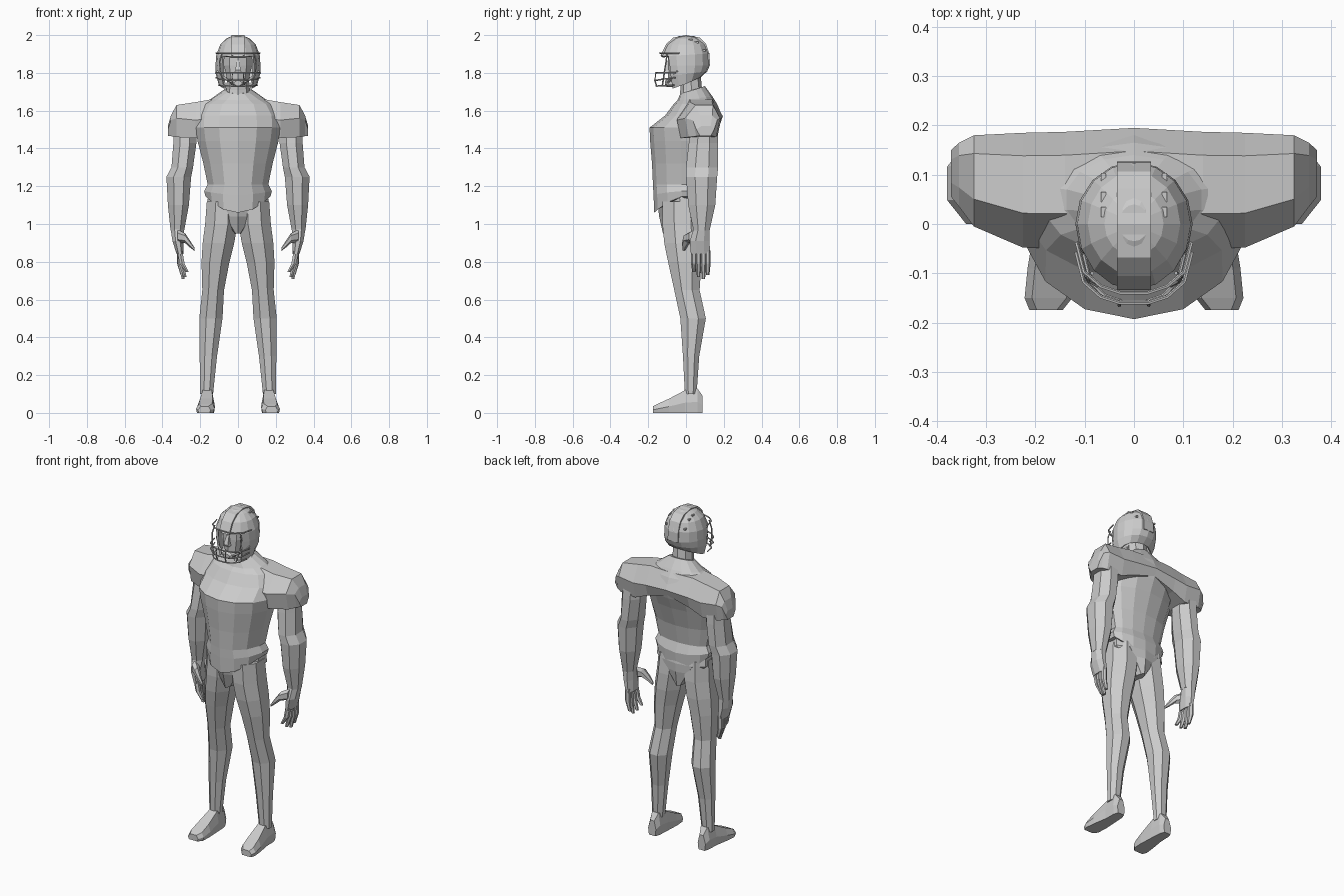
import bpy, bmesh, math
from mathutils import Vector

grey = bpy.data.materials.new("plain grey")
grey.diffuse_color = (0.6, 0.6, 0.6, 1)


def finish(name, bm, mirror=False):
    bmesh.ops.recalc_face_normals(bm, faces=bm.faces)
    me = bpy.data.meshes.new(name)
    bm.to_mesh(me)
    bm.free()
    me.materials.append(grey)
    ob = bpy.data.objects.new(name, me)
    bpy.context.collection.objects.link(ob)
    if mirror:
        ob.modifiers.new("mirror", 'MIRROR')
    return ob


def loft(rings, bm=None, caps=(True, True)):
    """Skin a list of point rings into bm."""
    bm = bm or bmesh.new()
    vs = [[bm.verts.new(p) for p in r] for r in rings]
    n = len(vs[0])
    for a, b in zip(vs, vs[1:]):
        for i in range(n):
            j = (i + 1) % n
            bm.faces.new((a[i], a[j], b[j], b[i]))
    if caps[0]:
        bm.faces.new(vs[0])
    if caps[1]:
        bm.faces.new(vs[-1])
    return bm


def band(axis, pos, a0, a1, b0, b1, n=8):
    """Flat-sided polygon filling the box a0..a1, b0..b1 across an axis."""
    k = 1 / math.cos(math.pi / n)
    out = []
    for i in range(n):
        t = (i + .5) * 2 * math.pi / n
        a = (a0 + a1) / 2 + (a1 - a0) / 2 * k * math.cos(t)
        b = (b0 + b1) / 2 + (b1 - b0) / 2 * k * math.sin(t)
        out.append({'x': (pos, a, b), 'y': (a, pos, b), 'z': (a, b, pos)}[axis])
    return out


def body(z, hw, yf, yb, cy=0.02, n=14, drop=0, tilt=0):
    """Rounded body ring with separate front and back depth."""
    out = []
    for i in range(n):
        t = 2 * math.pi * i / n
        c = math.cos(t)
        y = cy - (cy - yf if c > 0 else yb - cy) * c
        out.append((hw * math.sin(t), y, z - drop * c * c - tilt * c))
    return out


def tube(bm, pts, r, n=5):
    """Bent round bar through pts."""
    pts = [Vector(p) for p in pts]
    rings = []
    for i, p in enumerate(pts):
        d = pts[min(i + 1, len(pts) - 1)] - pts[max(i - 1, 0)]
        q = d.to_track_quat('Z', 'Y')
        rings.append([p + q @ Vector((r * math.cos(2 * math.pi * k / n),
                                      r * math.sin(2 * math.pi * k / n), 0)) for k in range(n)])
    return loft(rings, bm)


# jersey, from hem to collar
finish("jersey", loft([
    body(1.15, .176, -.168, .095, drop=.09),
    body(1.175, .184, -.172, .10, drop=.02),
    body(1.21, .165, -.175, .08),
    body(1.32, .188, -.18, .10),
    body(1.44, .22, -.19, .14),
    body(1.51, .23, -.193, .17, .01),
    body(1.575, .228, -.11, .19, .04),
    body(1.635, .19, -.065, .165, .05),
    body(1.665, .14, -.045, .14, .05, tilt=.01),
    body(1.71, .072, -.03, .10, .04, tilt=.02)]))

# shoulder pads with sleeves: x, front, back, bottom, middle, top
pads = []
for x, yf, yb, zb, zm, zt in [(0, -.04, .195, 1.53, 1.57, 1.66),
                              (.14, -.05, .187, 1.49, 1.56, 1.66),
                              (.225, -.048, .185, 1.455, 1.55, 1.645),
                              (.325, -.005, .18, 1.46, 1.56, 1.63),
                              (.355, .035, .165, 1.465, 1.55, 1.575),
                              (.371, .055, .15, 1.465, 1.50, 1.52)]:
    w = yb - yf
    pads.append([(x, yf + .02, zb), (x, yf, zm), (x, yf + .3 * w, zt),
                 (x, yb - .2 * w, zt), (x, yb, zm), (x, yb - .02, zb)])
finish("shoulder_pads", loft(pads, caps=(False, True)), True)

# neck and pelvis
finish("neck", loft([body(1.62, .08, -.04, .11, .03, 8),
                     body(1.71, .062, -.03, .085, .03, 8),
                     body(1.82, .055, -.03, .075, .02, 8)]))
finish("pelvis", loft([body(1.17, .165, -.155, .085, n=10),
                       body(1.09, .172, -.148, .10, n=10),
                       body(1.04, .115, -.142, .10, n=10),
                       body(.95, .022, -.122, .09, n=10)]))

# legs and feet
finish("legs", loft([band('z', *r) for r in [
    (1.12, .002, .165, -.125, .08), (1.0, .003, .174, -.125, .09),
    (.9, .02, .187, -.115, .09), (.8, .045, .193, -.095, .082),
    (.65, .074, .189, -.062, .072), (.5, .082, .205, -.03, .105),
    (.3, .111, .203, -.016, .07), (.1, .132, .2, -.006, .056)]]), True)
shoe = []
for y, x0, x1, h in [(.088, .14, .192, .09), (.06, .13, .2, .13), (-.005, .126, .202, .12),
                     (-.09, .122, .216, .075), (-.15, .125, .222, .048), (-.175, .145, .212, .035)]:
    shoe.append([(x0 + .005, y, 0), (x1 - .005, y, 0), (x1, y, .45 * h),
                 (x1 - .015, y, h), (x0 + .012, y, h), (x0, y, .45 * h)])
finish("feet", loft(shoe), True)

# arms, palms, fingers and thumbs
finish("arms", loft([band('z', *r) for r in [
    (1.53, .22, .34, .03, .165), (1.43, .22, .342, .015, .17),
    (1.30, .238, .352, .0, .17), (1.25, .248, .379, .0, .165),
    (1.1, .26, .371, .012, .155), (.965, .285, .357, .04, .125)]]), True)
hand = loft([band('z', *r) for r in [
    (.975, .285, .357, .04, .125), (.91, .29, .347, .02, .125), (.84, .288, .325, .026, .127)]])
for y, x, tip in [(.042, .268, .745), (.067, .28, .72), (.092, .29, .71), (.115, .296, .73)]:
    loft([band('z', z, a - r, a + r, y - r, y + r, 6) for z, a, r in [
        (.86, .309, .0135), (.79, (x + .315) / 2 + .004, .013), (tip, x, .008)]], hand)
loft([band('x', x, y - r, y + r, z - r, z + r, 6) for x, y, z, r in [
    (.32, .045, .935, .03), (.28, .01, .925, .023), (.255, -.004, .895, .016),
    (.23, -.01, .866, .008)]], hand)
finish("hands", hand, True)

# head with nose
head = loft([body(*r, cy=-.01, n=10) for r in [
    (1.735, .035, -.085, .0), (1.77, .062, -.095, .05), (1.84, .078, -.097, .08),
    (1.91, .075, -.095, .08), (1.96, .04, -.05, .05)]])
loft([band('z', z, -w, w, y, -.08, 4) for z, w, y in [
    (1.805, .018, -.115), (1.815, .014, -.118), (1.865, .008, -.098)]], head)
finish("head", head)

# helmet shell with the face opening removed
shell = loft([body(*r, cy=0, n=16, tilt=t) for r, t in [
    ((1.996, .03, -.035, .04), 0), ((1.983, .06, -.065, .07), 0),
    ((1.95, .094, -.103, .105), 0), ((1.895, .115, -.133, .124), .008),
    ((1.84, .119, -.122, .126), 0), ((1.795, .118, -.115, .112), .012),
    ((1.742, .103, -.10, .078), .035)]], caps=(True, False))
gap = [f for f in shell.faces if f.calc_center_median().z < 1.885
       and f.calc_center_median().y < -.06 and abs(f.calc_center_median().x) < .085]
bmesh.ops.delete(shell, geom=gap, context='FACES')
helmet = finish("helmet_shell", shell)
sol = helmet.modifiers.new("thickness", 'SOLIDIFY')
sol.thickness = .012

# raised centre band over the helmet
mid = Vector((0, 0, 1.86))
rings = []
for y, z in [(-.134, 1.893), (-.106, 1.951), (-.068, 1.987), (0, 2.0),
             (.072, 1.987), (.107, 1.952), (.125, 1.895), (.127, 1.84)]:
    p = Vector((0, y, z))
    q = mid + (p - mid) * .88
    rings.append([(-.034, p.y, p.z), (.034, p.y, p.z), (.034, q.y, q.z), (-.034, q.y, q.z)])
finish("helmet_band", loft(rings))

# small vent plates on the helmet crown
vents = bmesh.new()
for y in (.024, .055, .093):
    x = .062
    z = 1.86 + .14 * math.sqrt(1 - (x / .119) ** 2 - (y / .126) ** 2)
    loft([band('z', h, x - .005, x + .005, y - .01, y + .01, 4) for h in (z - .006, z + .003)], vents)
finish("helmet_vents", vents, True)


# face guard bars
def arc(z, front, hw, back, drop=0):
    return [(hw * math.sin(t), back - (back - front) * math.cos(t) ** .7, z - drop * math.cos(t))
            for t in [math.radians(a) for a in (-88, -60, -35, -14, 14, 35, 60, 88)]]


bars = bmesh.new()
tube(bars, arc(1.80, -.163, .118, -.045), .004)
tube(bars, arc(1.775, -.163, .116, -.045, .015), .004)
tube(bars, arc(1.735, -.16, .102, -.05, .005), .004)
tube(bars, arc(1.905, -.142, .117, -.025), .004)
for s in (-1, 1):
    tube(bars, [(s * .03, -.16, 1.80), (s * .03, -.165, 1.76), (s * .028, -.155, 1.73)], .004)
    tube(bars, [(s * .085, -.10, 1.905), (s * .098, -.105, 1.86),
                (s * .092, -.115, 1.80), (s * .075, -.125, 1.735)], .004)
finish("face_guard", bars)

# chin cup and straps
chin = loft([band('y', y, -w, w, 1.745 - h, 1.745 + h) for y, w, h in [
    (-.07, .036, .02), (-.10, .034, .02), (-.112, .02, .012)]])
for s in (-1, 1):
    tube(chin, [(s * .03, -.095, 1.748), (s * .07, -.08, 1.77), (s * .11, -.045, 1.81)], .006, 4)
finish("chin_strap", chin)
